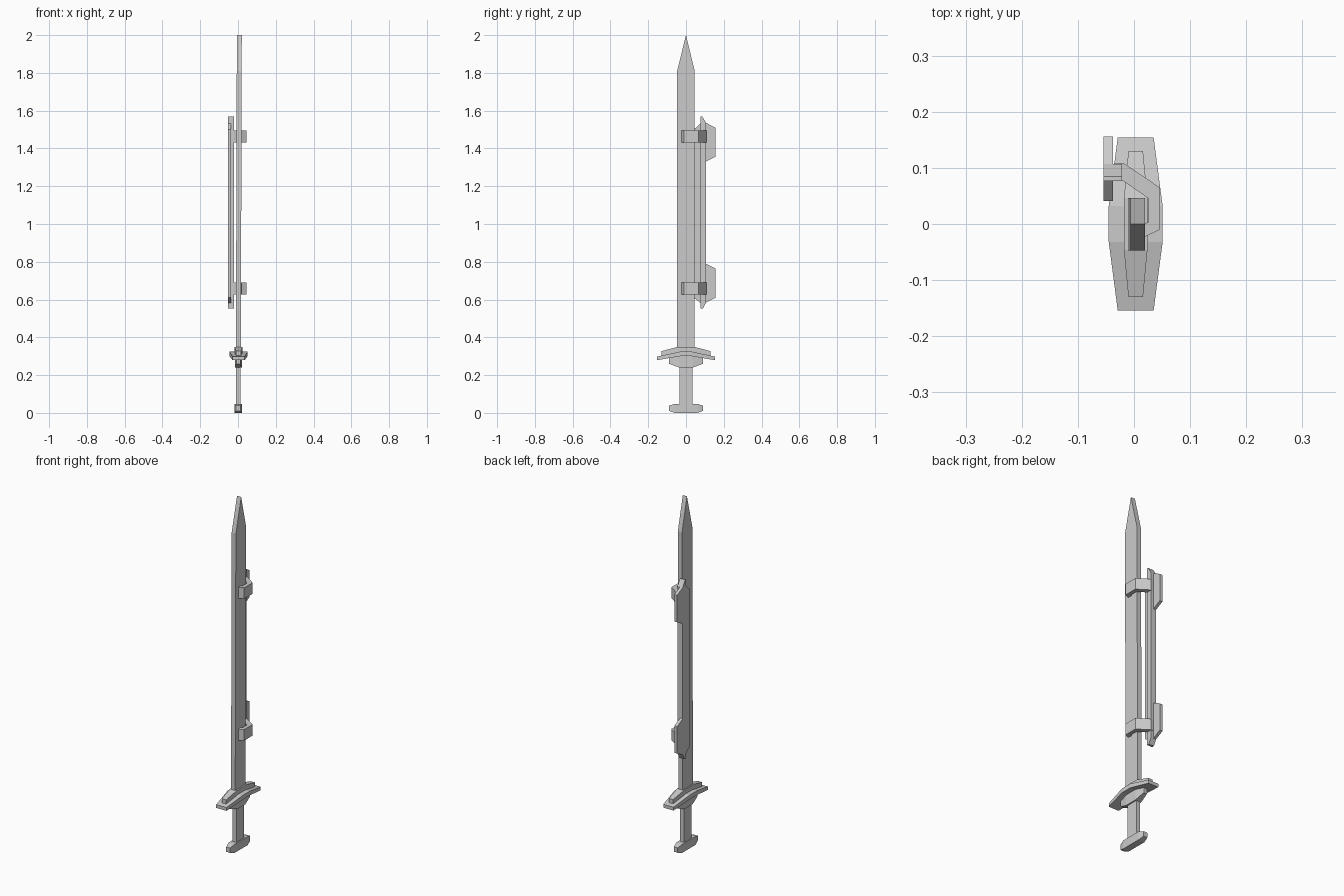
import bpy, bmesh
from mathutils import Vector

cube = bpy.data.objects.get("Cube")
if cube:
    bpy.data.objects.remove(cube, do_unlink=True)

steel = bpy.data.materials.new("plain grey")
steel.use_nodes = True
GREY = (0.6, 0.6, 0.6, 1)
steel.diffuse_color = GREY
steel.node_tree.nodes["Principled BSDF"].inputs["Base Color"].default_value = GREY


def finish(name, bm):
    bmesh.ops.recalc_face_normals(bm, faces=bm.faces)
    mesh = bpy.data.meshes.new(name)
    bm.to_mesh(mesh)
    bm.free()
    mesh.materials.append(steel)
    obj = bpy.data.objects.new(name, mesh)
    bpy.context.collection.objects.link(obj)
    return obj


def prism(name, outline, low, high, place):
    """Extrude a 2D outline from low to high; place maps (a, b, depth) to xyz."""
    bm = bmesh.new()
    face = bm.faces.new([bm.verts.new(place(a, b, low)) for a, b in outline])
    shift = Vector(place(0, 0, high)) - Vector(place(0, 0, low))
    top = bmesh.ops.extrude_face_region(bm, geom=[face])["geom"]
    bmesh.ops.translate(bm, vec=shift,
                        verts=[v for v in top if isinstance(v, bmesh.types.BMVert)])
    return finish(name, bm)


def side(a, b, depth):
    return (depth, a, b)


def plan(a, b, depth):
    return (a, b, depth)


def loft(name, stations, x=0.003):
    """Join rectangular sections along y: (y, half width, bottom z, top z)."""
    bm = bmesh.new()
    rings = [[bm.verts.new((x + sx * w, y, z))
              for sx, z in ((-1, lo), (1, lo), (1, hi), (-1, hi))]
             for y, w, lo, hi in stations]
    for r, s in zip(rings, rings[1:]):
        for i in range(4):
            j = (i + 1) % 4
            bm.faces.new((r[i], r[j], s[j], s[i]))
    bm.faces.new(rings[0])
    bm.faces.new(rings[-1])
    return finish(name, bm)


def mirrored(half):
    return [(-y, *rest) for y, *rest in half] + list(reversed(half))


# Blade: flat slab with a pointed tip, leaning very slightly
blade = prism("blade", [(-0.047, 0.33), (0.046, 0.33), (0.046, 1.81), (0, 2), (-0.047, 1.81)],
              -0.013, 0.013, side)
for v in blade.data.vertices:
    v.co.x += 0.001 + 0.003 * v.co.z

# Grip and pommel
loft("grip", mirrored([(0.034, 0.012, 0.03, 0.26)]), 0.001)
loft("pommel", mirrored([(0.09, 0.012, 0.01, 0.038), (0.06, 0.019, 0, 0.048)]), 0.001)

# Guard: three stacked layers with drooping, narrowed ends
loft("guard_collar", mirrored([(0.09, 0.01, 0.26, 0.292), (0.036, 0.019, 0.24, 0.31)]), 0.002)
loft("guard_plate", mirrored([(0.154, 0.032, 0.279, 0.298), (0.032, 0.048, 0.3, 0.324)]))
loft("guard_cap", mirrored([(0.13, 0.013, 0.302, 0.327), (0.046, 0.021, 0.318, 0.349)]))

# Side rail: rod, long thin plate and two fins
prism("rail_rod", [(0.077, 0.553), (0.09, 0.553), (0.107, 0.585),
                   (0.107, 1.535), (0.085, 1.57), (0.077, 1.57)], -0.054, -0.021, side)
prism("rail_plate", [(0.041, 0.61), (0.08, 0.58), (0.08, 1.535), (0.041, 1.5)],
      -0.054, -0.037, side)
fin = [(0.1, -0.105), (0.107, -0.102), (0.156, -0.077),
       (0.156, 0.077), (0.107, 0.102), (0.1, 0.105)]
for name, mid in (("lower_fin", 0.687), ("upper_fin", 1.433)):
    prism(name, [(y, mid + z) for y, z in fin], -0.054, -0.037, side)

# Bent clips holding the rail to the blade
clip = [(-0.04, 0.107), (-0.019, 0.109), (0.046, 0.065), (0.046, -0.01), (0.019, -0.023),
        (0.016, 0), (0.025, 0.003), (0.025, 0.046), (-0.021, 0.078), (-0.04, 0.078)]
for name, z in (("lower_clip", 0.626), ("upper_clip", 1.432)):
    prism(name, clip, z, z + 0.063, plan)
